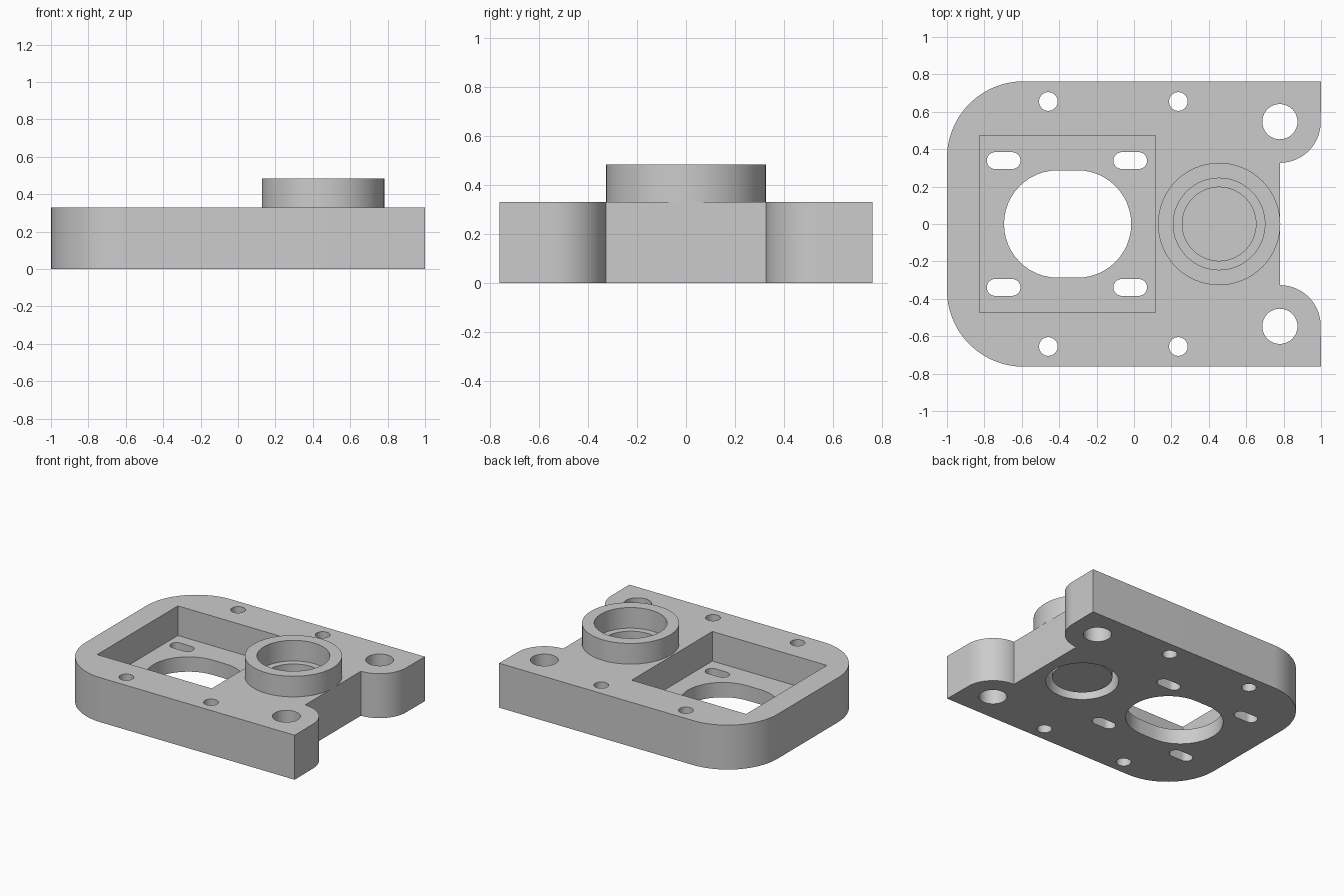
import bpy, bmesh
from math import pi, cos, sin, radians

old = bpy.data.objects.get("Cube")
if old:
    bpy.data.objects.remove(old, do_unlink=True)

grey = bpy.data.materials.new("machined_grey")
grey.use_nodes = True
colour = (0.6, 0.6, 0.6, 1)
grey.diffuse_color = colour
grey.node_tree.nodes["Principled BSDF"].inputs["Base Color"].default_value = colour

HEIGHT = 0.33
HALF_Y = 0.763
BOSS_X = 0.455


def finish(name, bm):
    bmesh.ops.recalc_face_normals(bm, faces=bm.faces)
    mesh = bpy.data.meshes.new(name)
    bm.to_mesh(mesh)
    bm.free()
    mesh.materials.append(grey)
    obj = bpy.data.objects.new(name, mesh)
    bpy.context.scene.collection.objects.link(obj)
    return obj


def arc(cx, cy, r, start, end, steps=24):
    angles = [radians(start + (end - start) * i / steps) for i in range(steps + 1)]
    return [(cx + r * cos(a), cy + r * sin(a)) for a in angles]


def slot(cx, cy, half_length, r):
    """Stadium outline; equal half length and radius give a circle."""
    d = half_length - r
    right = arc(cx + d, cy, r, -90, 90)
    left = arc(cx - d, cy, r, 90, 270)
    return right + left if d > 0 else right + left[1:-1]


def prism(name, outline, bottom, top):
    bm = bmesh.new()
    face = bm.faces.new([bm.verts.new((x, y, bottom)) for x, y in outline])
    new = bmesh.ops.extrude_face_region(bm, geom=[face])["geom"]
    verts = [v for v in new if isinstance(v, bmesh.types.BMVert)]
    bmesh.ops.translate(bm, verts=verts, vec=(0, 0, top - bottom))
    return finish(name, bm)


def lathe(name, profile, closed):
    """Turn a radius/height profile about the boss axis."""
    bm = bmesh.new()
    verts = [bm.verts.new((BOSS_X + r, 0, z)) for r, z in profile]
    edges = [bm.edges.new(pair) for pair in zip(verts, verts[1:])]
    if closed:
        edges.append(bm.edges.new((verts[-1], verts[0])))
    bmesh.ops.spin(bm, geom=verts + edges, cent=(BOSS_X, 0, 0), axis=(0, 0, 1),
                   angle=2 * pi, steps=64)
    bmesh.ops.remove_doubles(bm, verts=bm.verts, dist=0.0001)
    return finish(name, bm)


def cut(target, outline, bottom=-0.1, top=0.6):
    cutter = prism("cutter", outline, bottom, top)
    cutter.hide_render = True
    mod = target.modifiers.new("cut", "BOOLEAN")
    mod.operation = "DIFFERENCE"
    mod.solver = "EXACT"
    mod.object = cutter
    bpy.context.view_layer.objects.active = target
    bpy.ops.object.modifier_apply(modifier=mod.name)
    bpy.data.objects.remove(cutter, do_unlink=True)


# Base plate: rounded left corners, two lugs on the right with a gap between
upper = [(0.78, 0.327)] + arc(0.78, 0.545, 0.218, -90, 0)[1:]
upper += [(1, HALF_Y)] + arc(-0.59, HALF_Y - 0.41, 0.41, 90, 180)
lower = [(x, -y) for x, y in reversed(upper)]
plate = prism("base_plate", upper + lower, 0, HEIGHT)

# Rectangular pocket with the large opening in its floor
cut(plate, [(-0.825, -0.473), (0.115, -0.473), (0.115, 0.473), (-0.825, 0.473)], 0.11)
cut(plate, slot(-0.355, 0, 0.34, 0.287))

# Bore under the boss
cut(plate, slot(BOSS_X, 0, 0.245, 0.245))

# Mirrored slots, screw holes and lug holes
for side in (1, -1):
    for x in (-0.697, -0.02):
        cut(plate, slot(x, side * 0.339, 0.09, 0.045))
    for x in (-0.458, 0.237):
        cut(plate, slot(x, side * 0.655, 0.05, 0.05))
    cut(plate, slot(0.78, side * 0.547, 0.094, 0.094))

# Raised boss ring
boss = lathe("boss_ring", [(0.245, HEIGHT), (0.327, HEIGHT),
                           (0.327, 0.483), (0.245, 0.483)], True)

# Flanged cup closing the bore
cup = lathe("bore_cup", [(0, 0.04), (0.197, 0.04), (0.197, HEIGHT), (0.245, HEIGHT),
                         (0.245, 0.3), (0.203, 0.3), (0.203, 0.03), (0, 0.03)], False)

# Smooth curved walls, crisp edges
bpy.ops.object.select_all(action="DESELECT")
for obj in (plate, boss, cup):
    obj.select_set(True)
bpy.context.view_layer.objects.active = plate
bpy.ops.object.shade_smooth_by_angle(angle=radians(30))
